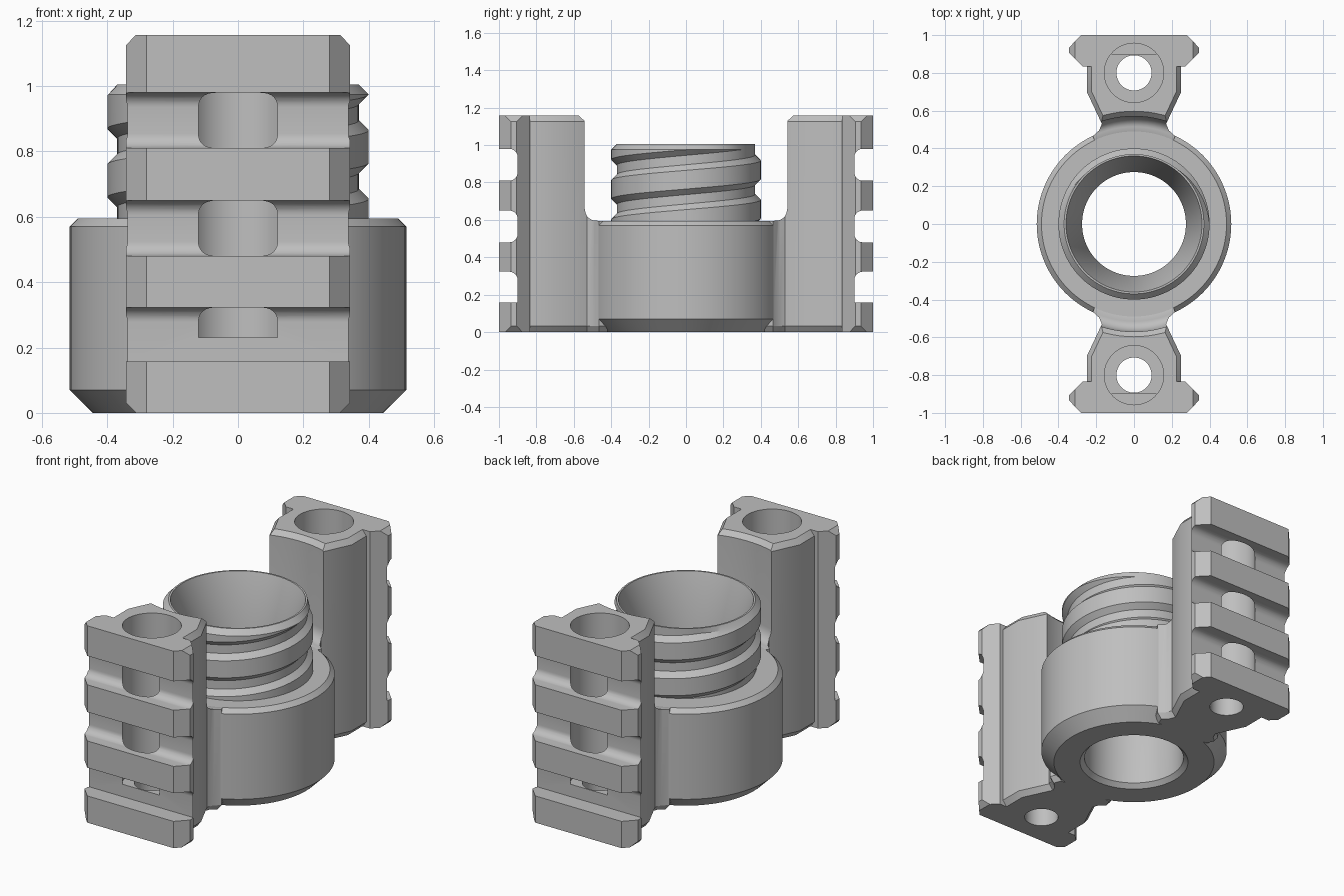
import bpy, bmesh, math
from math import pi, sin, cos

if "Cube" in bpy.data.objects:
    bpy.data.objects.remove(bpy.data.objects["Cube"])

SEG = 96
grey = bpy.data.materials.new("machined_grey")
grey.diffuse_color = (0.52, 0.52, 0.52, 1)
grey.use_nodes = True
grey.node_tree.nodes["Principled BSDF"].inputs["Base Color"].default_value = grey.diffuse_color


def make_object(name, bm):
    bmesh.ops.remove_doubles(bm, verts=bm.verts, dist=1e-5)
    bmesh.ops.recalc_face_normals(bm, faces=bm.faces)
    me = bpy.data.meshes.new(name)
    bm.to_mesh(me)
    bm.free()
    me.materials.append(grey)
    ob = bpy.data.objects.new(name, me)
    bpy.context.collection.objects.link(ob)
    return ob


def skin(bm, columns):
    """Quads between neighbouring columns of points."""
    vs = [[bm.verts.new(p) for p in c] for c in columns]
    for a, b in zip(vs, vs[1:]):
        for j in range(len(a) - 1):
            bm.faces.new((a[j], b[j], b[j + 1], a[j + 1]))
    return vs


def lathe(bm, profile, cy=0.0):
    skin(bm, [[(r * cos(t), cy + r * sin(t), z) for r, z in profile]
              for t in (2 * pi * i / SEG for i in range(SEG + 1))])


def activate(ob):
    bpy.ops.object.select_all(action='DESELECT')
    ob.select_set(True)
    bpy.context.view_layer.objects.active = ob


def cut(ob, cutter):
    cutter.hide_render = True
    mod = ob.modifiers.new("cut", 'BOOLEAN')
    mod.operation, mod.solver, mod.object = 'DIFFERENCE', 'EXACT', cutter
    activate(ob)
    bpy.ops.object.modifier_apply(modifier=mod.name)
    bpy.data.objects.remove(cutter)


def smooth(ob):
    activate(ob)
    bpy.ops.object.shade_smooth_by_angle(angle=math.radians(28))


# Collar: funnelled bore, chamfered base and flat shoulder
bm = bmesh.new()
lathe(bm, [(0.36, 1.005), (0.275, 0.725), (0.275, 0.025), (0.30, 0),
           (0.445, 0), (0.515, 0.07), (0.515, 0.57), (0.49, 0.595), (0.37, 0.595)])

# Threaded neck: right-handed helix clipped at the shoulder and top chamfer
PITCH, ROOT, CREST, LOW, HIGH = 0.21, 0.37, 0.40, 0.595, 0.975
STEPS = [-0.08, -0.05, 0.05, 0.08]


def thread_radius(z, t):
    off = (z - 0.815 - PITCH * t / (2 * pi) + PITCH / 2) % PITCH - PITCH / 2
    return ROOT + (CREST - ROOT) * min(1, max(0, (0.08 - abs(off)) / 0.03))


columns = []
for i in range(SEG + 1):
    t = 2 * pi * i / SEG
    zs = [min(HIGH, max(LOW, 0.815 + PITCH * (k + t / (2 * pi)) + s))
          for k in range(-4, 4) for s in STEPS]
    pts = [(thread_radius(z, t), z) for z in zs] + [(ROOT, 1.005), (0.36, 1.005)]
    columns.append([(r * cos(t), r * sin(t), z) for r, z in pts])
skin(bm, columns)
bmesh.ops.dissolve_degenerate(bm, dist=1e-5, edges=bm.edges)
collar = make_object("threaded_collar", bm)
smooth(collar)

# Rail pillar: half outline (half width, distance from centre), chamfered ends
full = [(0.28, 1.0), (0.343, 0.935), (0.343, 0.905), (0.273, 0.835), (0.25, 0.835),
        (0.25, 0.70), (0.17, 0.53), (0.185, 0.495), (0.218, 0.465), (0.20, 0.42)]
ends = [(0.28, 1.0), (0.312, 0.967), (0.312, 0.874), (0.273, 0.835)] + \
       [(x - 0.026, d) for x, d in full[4:]]
bm = bmesh.new()
rings = []
for half, z in ((ends, 0), (full, 0.032), (full, 1.125), (ends, 1.157)):
    outline = half + [(-x, d) for x, d in reversed(half)]
    rings.append([bm.verts.new((x, -d, z)) for x, d in outline])
n = len(rings[0])
for a, b in zip(rings, rings[1:]):
    for j in range(n):
        bm.faces.new((a[j], a[(j + 1) % n], b[(j + 1) % n], b[j]))
bm.faces.new(rings[0])
bm.faces.new(rings[-1])
pillar = make_object("front_rail_pillar", bm)

# Round clearance above the shoulder, with a fillet at its foot
bm = bmesh.new()
fillet = [(0.515 + 0.055 * sin(a), 0.67 - 0.075 * cos(a))
          for a in (pi / 2 * i / 8 for i in range(9))]
lathe(bm, [(0, 0.585), (0.47, 0.585), (0.49, 0.595)] + fillet +
      [(0.57, 1.13), (0.605, 1.165), (0.605, 1.3), (0, 1.3)])
cut(pillar, make_object("clearance_cutter", bm))

# Cross grooves: filleted inside corners, the lowest has a square lower corner
R = 0.045
for z0, z1, rounded in ((0.81, 0.98, True), (0.48, 0.65, True), (0.157, 0.323, False)):
    arc = [(pi / 2 * i / 8) for i in range(9)]
    prof = [(-1.1, z1)]
    prof += [(-0.9 - R + R * sin(a), z1 - R + R * cos(a)) for a in arc]
    if rounded:
        prof += [(-0.9 - R + R * cos(a), z0 + R - R * sin(a)) for a in arc]
    else:
        prof += [(-0.9, z0)]
    prof += [(-1.1, z0)]
    bm = bmesh.new()
    left, right = [[bm.verts.new((x, y, z)) for y, z in prof] for x in (-0.45, 0.45)]
    m = len(prof)
    for j in range(m):
        bm.faces.new((left[j], left[(j + 1) % m], right[(j + 1) % m], right[j]))
    bm.faces.new(left)
    bm.faces.new(right)
    cut(pillar, make_object("groove_cutter", bm))

# Screw hole with deep counterbore
bm = bmesh.new()
lathe(bm, [(0, -0.1), (0.093, -0.1), (0.093, 0.23), (0.157, 0.23), (0.157, 1.3), (0, 1.3)],
      cy=-0.8)
cut(pillar, make_object("screw_hole_cutter", bm))
smooth(pillar)

# Matching pillar on the back
back = pillar.copy()
back.data = pillar.data.copy()
back.name = "back_rail_pillar"
back.rotation_euler.z = pi
bpy.context.collection.objects.link(back)
